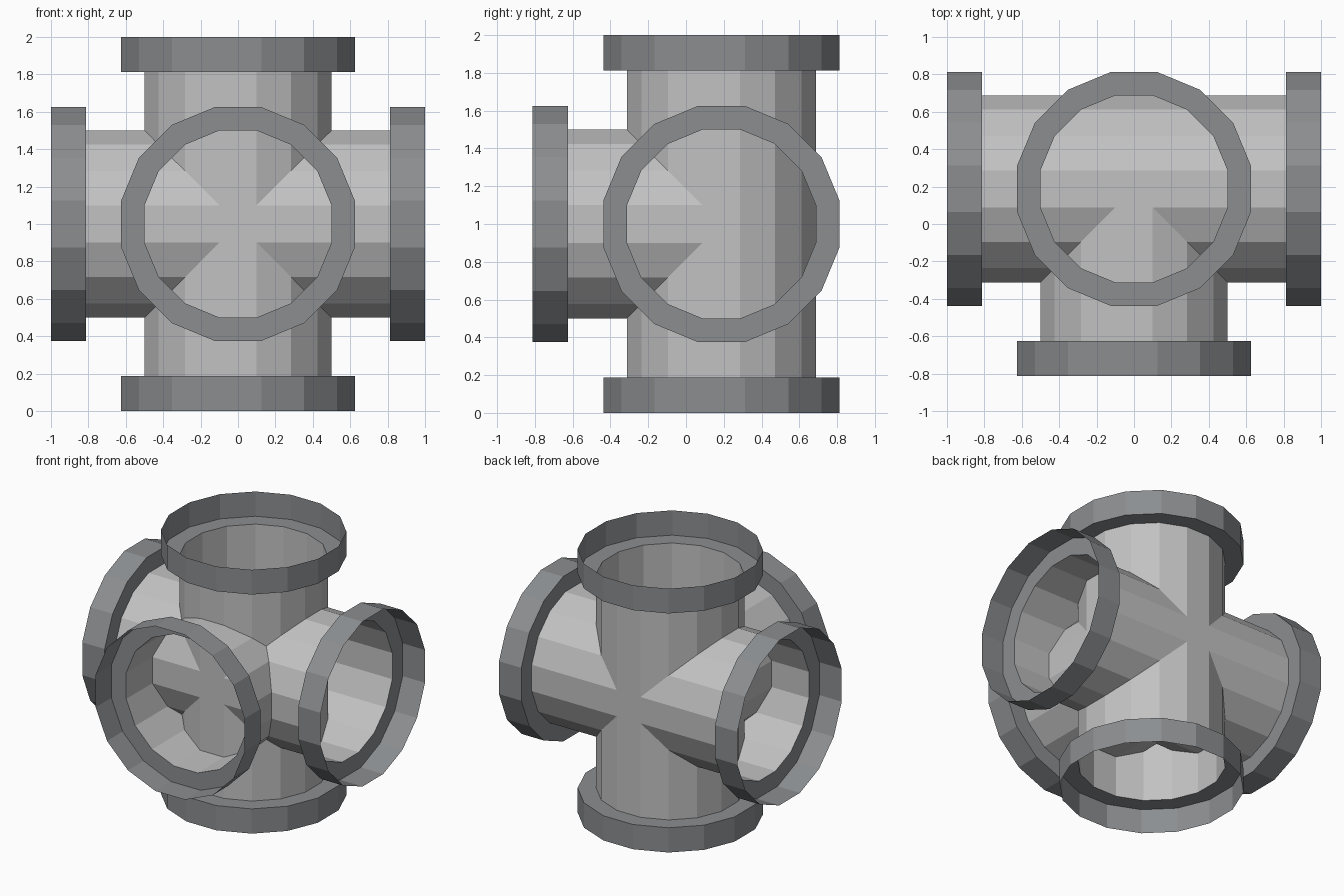
import bpy, bmesh, math
from mathutils import Vector, Matrix

if "Cube" in bpy.data.objects:
    bpy.data.objects.remove(bpy.data.objects["Cube"])

SIDES = 16
R_PIPE, R_RIM = 0.5, 0.625        # distance to the flats
RIM = 0.1875                      # rim depth
CENTRE = Vector((0, 0.1875, 1))


def material(name, rgb):
    m = bpy.data.materials.new(name)
    m.diffuse_color = (*rgb, 1)
    m.use_nodes = True
    m.node_tree.nodes["Principled BSDF"].inputs["Base Color"].default_value = m.diffuse_color
    return m


pipe_grey = material("light pipe grey", (0.54, 0.54, 0.54))
rim_grey = material("dark rim grey", (0.26, 0.27, 0.28))


def lathe(name, profile, direction, mat):
    """Open shell: rings of (radius to flat, distance) along a direction from the centre."""
    bm = bmesh.new()
    rings = []
    for r, d in profile:
        R = r / math.cos(math.pi / SIDES)
        angles = [2 * math.pi * (i + 0.5) / SIDES for i in range(SIDES)]
        rings.append([bm.verts.new((R * math.cos(a), R * math.sin(a), d)) for a in angles])
    for a, b in zip(rings, rings[1:]):
        for i in range(SIDES):
            j = (i + 1) % SIDES
            bm.faces.new((a[i], a[j], b[j], b[i]))
    rot = Vector((0, 0, 1)).rotation_difference(Vector(direction)).to_matrix().to_4x4()
    bm.transform(Matrix.Translation(CENTRE) @ rot)
    me = bpy.data.meshes.new(name)
    bm.to_mesh(me)
    bm.free()
    me.materials.append(mat)
    bpy.context.collection.objects.link(bpy.data.objects.new(name, me))


# Straight pipes crossing each other, plus a front branch ending at the centre
END = 1 - RIM
lathe("cross_pipe", [(R_PIPE, -END), (R_PIPE, END)], (1, 0, 0), pipe_grey)
lathe("upright_pipe", [(R_PIPE, -END), (R_PIPE, END)], (0, 0, 1), pipe_grey)
lathe("front_pipe", [(R_PIPE, 0), (R_PIPE, END)], (0, -1, 0), pipe_grey)

# Open sockets: a flat shoulder and a wide collar on each pipe end
for name, d in (("left", (-1, 0, 0)), ("right", (1, 0, 0)), ("front", (0, -1, 0)),
                ("top", (0, 0, 1)), ("bottom", (0, 0, -1))):
    lathe(name + "_socket", [(R_PIPE, END), (R_RIM, END), (R_RIM, 1)], d, rim_grey)
